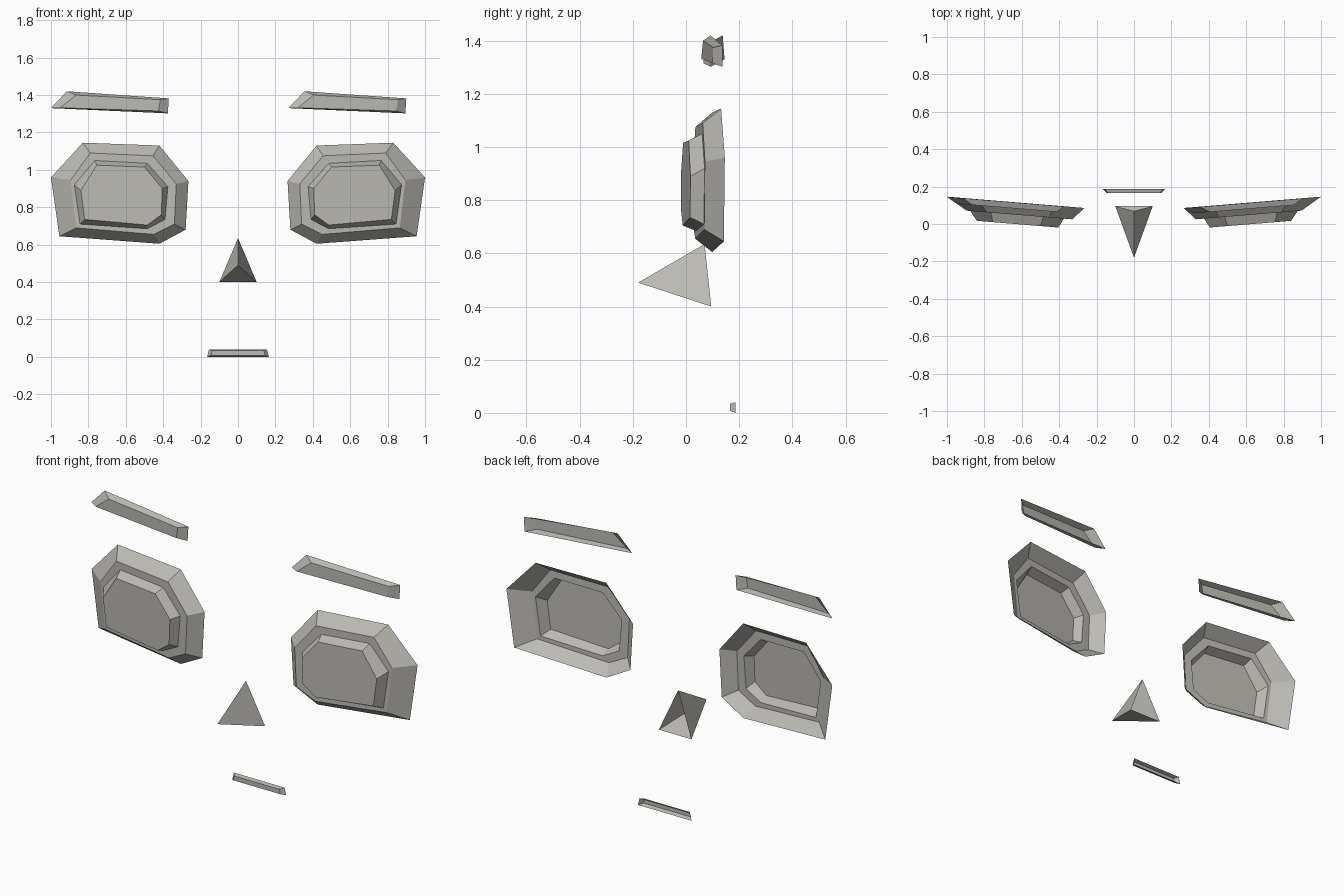
import bpy
import bmesh

if "Cube" in bpy.data.objects:
    bpy.data.objects.remove(bpy.data.objects["Cube"])

gray = bpy.data.materials.new("warm_gray")
gray.diffuse_color = (0.50, 0.49, 0.455, 1.0)
gray.use_nodes = True
gray.node_tree.nodes["Principled BSDF"].inputs["Base Color"].default_value = gray.diffuse_color

EYE_SLOPE = 0.082  # the face curves back towards both sides


def shell(name, rings, slope=0.0, mirror=1, shift=0.0):
    """Skin rings of (depth, [(x, z), ...]) from back to front, capped at the front only."""
    bm = bmesh.new()
    loops = []
    for depth, pts in rings:
        loops.append([bm.verts.new((mirror * x + shift,
                                    depth + slope * abs(x + mirror * shift), z))
                      for x, z in pts])
    n = len(loops[0])
    for a, b in zip(loops, loops[1:]):
        for i in range(n):
            j = (i + 1) % n
            bm.faces.new((a[i], a[j], b[j], b[i]))
    cap = bm.faces.new(loops[-1])
    bm.normal_update()
    if cap.normal.y > 0:
        bmesh.ops.reverse_faces(bm, faces=bm.faces[:])
    return finish(name, bm)


def finish(name, bm):
    mesh = bpy.data.meshes.new(name)
    bm.to_mesh(mesh)
    bm.free()
    mesh.materials.append(gray)
    obj = bpy.data.objects.new(name, mesh)
    bpy.context.collection.objects.link(obj)
    return obj


# Eyes: stepped seven-sided shells, open at the back
eye_rings = [
    (0.064, [(.265, .94), (.42, 1.13), (.83, 1.145), (1.0, .96),
             (.955, .645), (.42, .605), (.28, .68)]),
    (-0.002, [(.33, .925), (.455, 1.075), (.79, 1.09), (.895, .945),
              (.865, .69), (.45, .655), (.34, .71)]),
    (-0.002, [(.375, .91), (.485, 1.035), (.765, 1.05), (.875, .92),
              (.845, .71), (.485, .685), (.39, .735)]),
    (-0.052, [(.405, .90), (.50, 1.015), (.755, 1.025), (.84, .89),
              (.82, .735), (.485, .705), (.41, .76)]),
]
for side, m in (("right", 1), ("left", -1)):
    shell(side + "_eye", eye_rings, EYE_SLOPE, m)

# Brows: the same slanted bar twice, each following its own side of the face
brow_rings = [
    (0.063, [(.27, 1.33), (.355, 1.42), (.90, 1.382), (.895, 1.302)]),
    (0.031, [(.32, 1.332), (.405, 1.40), (.855, 1.375), (.845, 1.315)]),
]
shell("right_brow", brow_rings, EYE_SLOPE)
shell("left_brow", brow_rings, EYE_SLOPE, 1, -1.27)

# Nose: three-sided spike, open at the back
bm = bmesh.new()
top, left, right, tip = [bm.verts.new(p) for p in (
    (0, .07, .635), (-.1, .095, .4), (.1, .095, .4), (0, -.18, .49))]
for tri in ((top, left, tip), (left, right, tip), (right, top, tip)):
    bm.faces.new(tri)
finish("nose", bm)

# Mouth: thin tapered bar
shell("mouth", [
    (0.186, [(-.165, 0), (.165, 0), (.155, .04), (-.155, .04)]),
    (0.165, [(-.145, .008), (.145, .008), (.138, .034), (-.138, .034)]),
])
